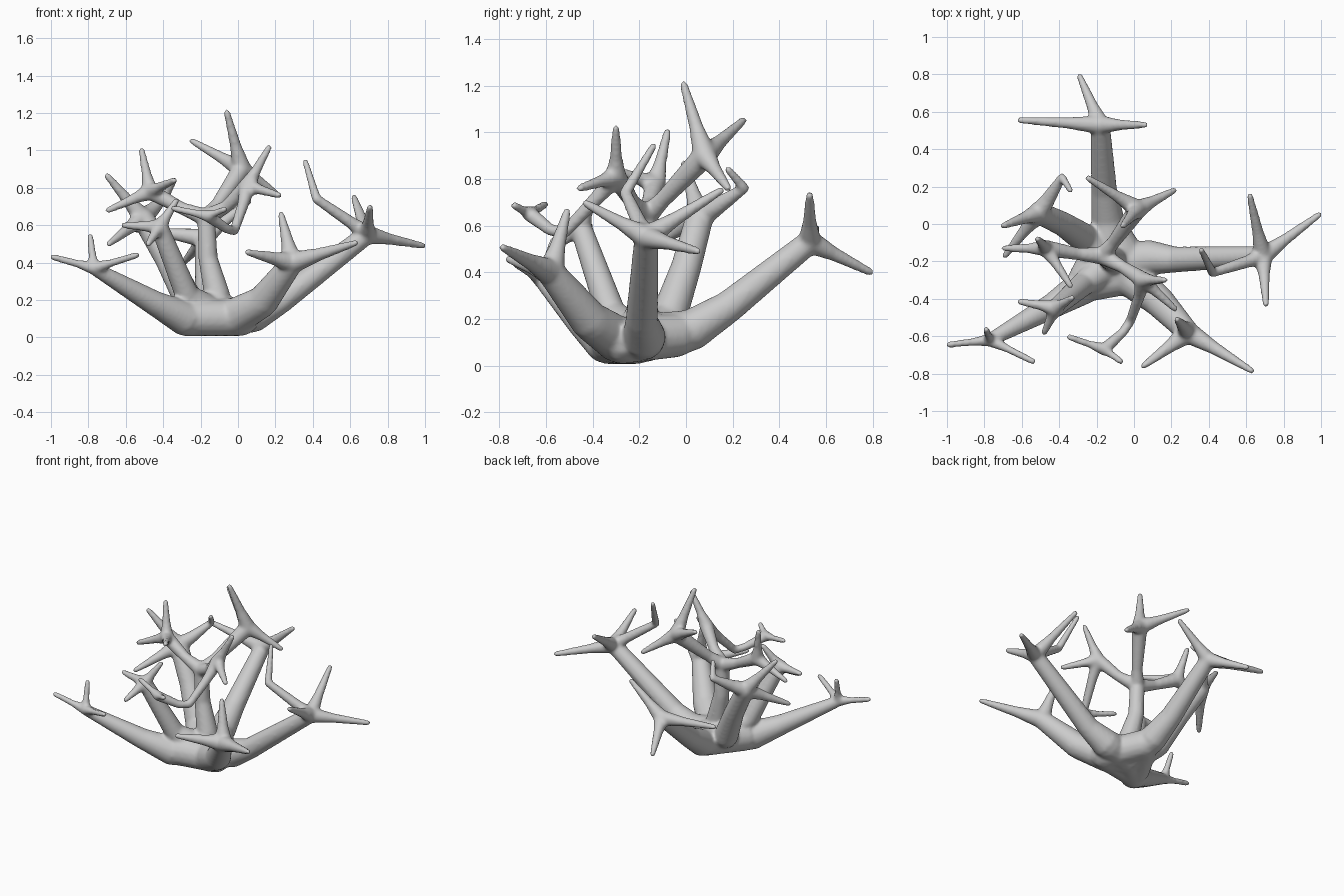
import bpy, bmesh
from mathutils import Vector, Matrix

bm = bmesh.new()


def ball(p, r):
    bmesh.ops.create_icosphere(bm, subdivisions=2, radius=r, matrix=Matrix.Translation(p))


def limb(points):
    """Tapered round limb through (x, y, z, radius) points."""
    for i, a in enumerate(points):
        pa = Vector(a[:3])
        ball(pa, a[3])
        if i + 1 < len(points):
            b = points[i + 1]
            d = Vector(b[:3]) - pa
            m = (Matrix.Translation(pa + d / 2)
                 @ d.to_track_quat('Z', 'Y').to_matrix().to_4x4())
            bmesh.ops.create_cone(bm, cap_ends=True, segments=16, radius1=a[3],
                                  radius2=b[3], depth=d.length, matrix=m)


def prongs(node, tips, r=0.052):
    """Flared pointed prongs leaving a node."""
    n = Vector(node)
    for t in tips:
        t = Vector(t)
        p, q = n.lerp(t, 0.2), n.lerp(t, 0.4)
        limb([(*n, r), (*p, r * 0.8), (*q, r * 0.6), (*t, 0.018)])


# Main stems rising from the webbed base
C = (-0.13, -0.22, 0.11, 0.105)
back = (-0.18, 0.53, 0.53)
right = (0.69, -0.17, 0.55)
front_right = (0.29, -0.58, 0.40)
front_left = (-0.77, -0.62, 0.37)
left = (-0.42, -0.45, 0.59)
left_back = (-0.51, 0.06, 0.64)
crown = (-0.17, -0.17, 0.64)
limb([C, (-0.14, 0.02, 0.15, 0.09), (-0.16, 0.18, 0.25, 0.07), (*back, 0.052)])
limb([C, (0.08, -0.18, 0.12, 0.095), (0.22, -0.19, 0.19, 0.07), (*right, 0.052)])
limb([C, (-0.02, -0.29, 0.11, 0.10), (0.13, -0.41, 0.19, 0.085), (*front_right, 0.06)])
limb([C, (-0.28, -0.34, 0.10, 0.095), (-0.44, -0.44, 0.18, 0.068), (*front_left, 0.036)])
limb([C, (-0.27, -0.32, 0.22, 0.065), (*left, 0.048)])
limb([C, (-0.26, -0.08, 0.19, 0.08), (-0.38, 0.0, 0.42, 0.066), (*left_back, 0.06)])
limb([C, (-0.11, -0.19, 0.22, 0.07), (-0.16, -0.17, 0.42, 0.052), (*crown, 0.048)])
# Web filling the base between the stems
limb([(-0.26, -0.32, 0.105, 0.098), (0.02, -0.27, 0.105, 0.098),
      (-0.12, -0.04, 0.13, 0.095), (-0.26, -0.30, 0.105, 0.095)])

# Prongs of the outer stems
prongs(back, [(-0.61, 0.555, 0.59), (0.06, 0.53, 0.73), (-0.29, 0.79, 0.40)])
prongs(right, [(0.99, 0.05, 0.49), (0.62, 0.15, 0.75), (0.705, -0.43, 0.695)])
limb([(*right, 0.05), (0.61, -0.20, 0.61, 0.034), (0.42, -0.26, 0.74, 0.026), (0.36, -0.14, 0.94, 0.017)])
prongs(front_right, [(0.05, -0.76, 0.455), (0.63, -0.785, 0.505), (0.23, -0.51, 0.66)], 0.06)
prongs(front_left, [(-0.99, -0.645, 0.43), (-0.54, -0.735, 0.44), (-0.79, -0.565, 0.54)], 0.036)
prongs(left, [(-0.61, -0.415, 0.60), (-0.48, -0.58, 0.50), (-0.33, -0.395, 0.73)], 0.046)
prongs(left_back, [(-0.70, -0.01, 0.865), (-0.69, -0.17, 0.50)], 0.055)
limb([(*left_back, 0.055), (-0.46, 0.13, 0.68, 0.04), (-0.385, 0.25, 0.76, 0.023), (-0.34, 0.18, 0.84, 0.017)])

# Crown splitting into three clusters
crown_left = (-0.47, -0.13, 0.78)
crown_right = (0.05, -0.30, 0.81)
crown_top = (0.02, 0.08, 0.90)
low_front = (-0.16, -0.67, 0.65)
limb([(*crown, 0.048), (-0.30, -0.16, 0.69, 0.034), (*crown_left, 0.045)])
limb([(*crown, 0.048), (-0.06, -0.23, 0.70, 0.034), (*crown_right, 0.045)])
limb([(*crown, 0.048), (-0.11, -0.10, 0.71, 0.036), (*crown_top, 0.052)])
limb([(*crown_right, 0.045), (0.03, -0.38, 0.72, 0.032), (-0.02, -0.52, 0.57, 0.026),
      (-0.06, -0.58, 0.58, 0.026), (*low_front, 0.034)])
prongs(crown_left, [(-0.695, -0.13, 0.68), (-0.515, -0.08, 1.0), (-0.34, -0.33, 0.84)], 0.046)
prongs(crown_right, [(0.165, -0.30, 1.015), (0.22, -0.455, 0.76)], 0.046)
prongs(crown_top, [(-0.06, -0.01, 1.205), (-0.245, 0.245, 1.05), (0.215, 0.18, 0.76)])
prongs(low_front, [(-0.345, -0.605, 0.69), (-0.07, -0.735, 0.685)], 0.034)

mesh = bpy.data.meshes.new("coral_branches")
bm.to_mesh(mesh)
bm.free()
coral = bpy.data.objects.new("coral_branches", mesh)
bpy.context.collection.objects.link(coral)

# Fuse the limbs into one smooth skin
fuse = coral.modifiers.new("fuse", 'REMESH')
fuse.mode = 'VOXEL'
fuse.voxel_size = 0.01
fuse.use_smooth_shade = True
soften = coral.modifiers.new("soften", 'SMOOTH')
soften.factor = 0.5
soften.iterations = 10
